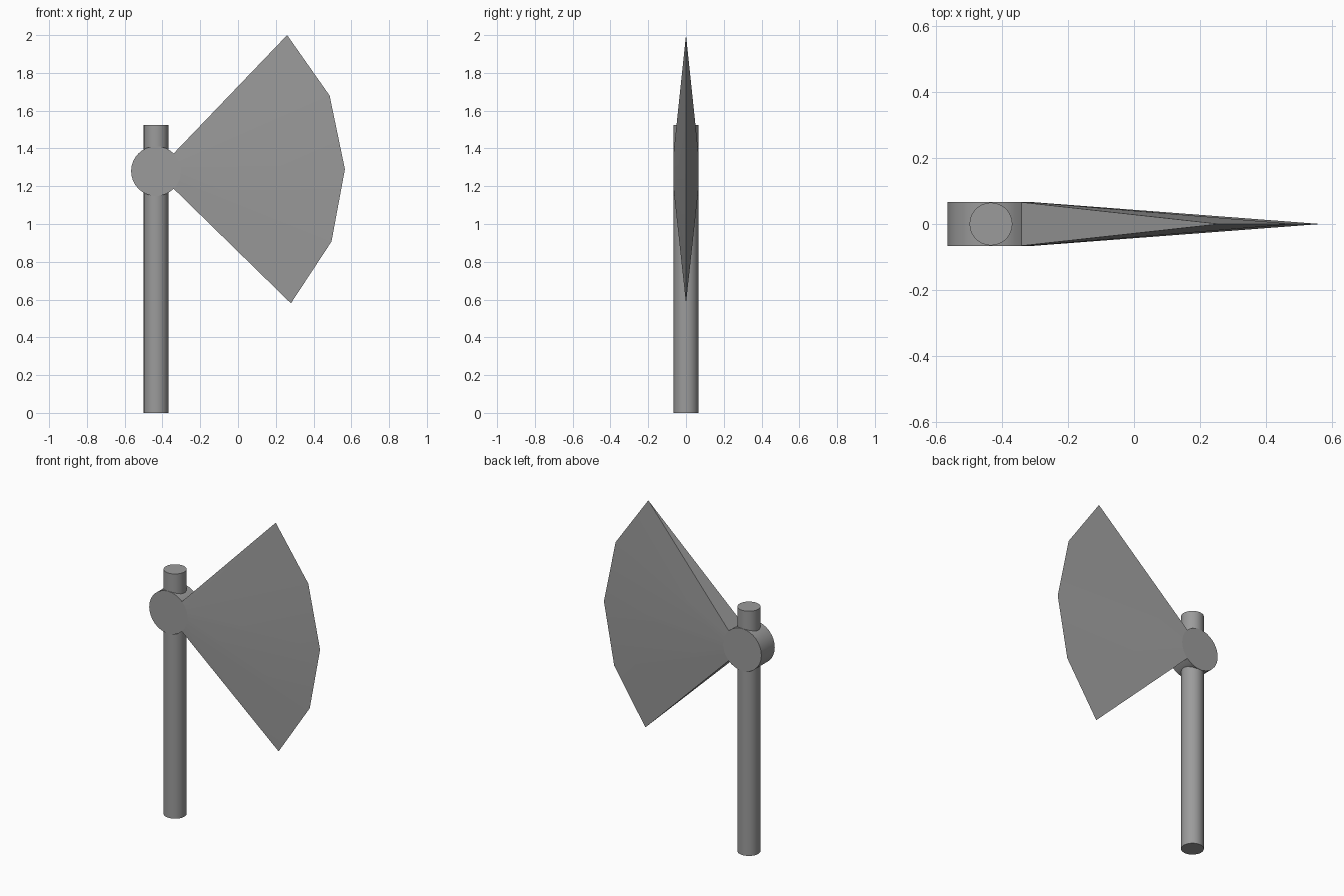
import bpy, bmesh
from math import sin, cos, pi, radians

if "Cube" in bpy.data.objects:
    bpy.data.objects.remove(bpy.data.objects["Cube"])

CX, CZ, R, HALF = -0.434, 1.28, 0.132, 0.066

dark = bpy.data.materials.new("dark_grey")
dark.diffuse_color = (0.33, 0.33, 0.33, 1)
dark.use_nodes = True
dark.node_tree.nodes["Principled BSDF"].inputs["Base Color"].default_value = dark.diffuse_color


def finish(obj):
    obj.data.materials.append(dark)
    bpy.ops.object.select_all(action='DESELECT')
    obj.select_set(True)
    bpy.context.view_layer.objects.active = obj
    bpy.ops.object.shade_smooth_by_angle(angle=radians(25))


# Handle: a plain round shaft
bpy.ops.mesh.primitive_cylinder_add(vertices=32, radius=0.065, depth=1.525,
                                    location=(CX, 0, 1.525 / 2))
handle = bpy.context.object
handle.name = "handle"
finish(handle)

# Axe head: round socket whose right quarter flares into a thin wedge blade
bm = bmesh.new()
N, ARC = 32, 8
ring = [(CX + R * cos(-pi / 4 + 2 * pi * i / N),
         CZ + R * sin(-pi / 4 + 2 * pi * i / N)) for i in range(N)]
front = [bm.verts.new((x, -HALF, z)) for x, z in ring]
back = [bm.verts.new((x, HALF, z)) for x, z in ring]
bm.faces.new(front)
bm.faces.new(back[::-1])
for i in range(ARC, N):
    j = (i + 1) % N
    bm.faces.new((front[i], back[i], back[j], front[j]))

# Cutting edge, bottom to top
edge = [bm.verts.new((x, 0, z)) for x, z in
        [(0.28, 0.58), (0.495, 0.907), (0.566, 1.29), (0.485, 1.68), (0.26, 2.0)]]
for side in (front, back):
    for k in range(4):
        a = 2 * k
        bm.faces.new((side[a], side[a + 1], side[a + 2], edge[k + 1], edge[k]))
bm.faces.new((front[0], back[0], edge[0]))
bm.faces.new((front[ARC], back[ARC], edge[4]))
bmesh.ops.recalc_face_normals(bm, faces=bm.faces)

mesh = bpy.data.meshes.new("axe_head")
bm.to_mesh(mesh)
bm.free()
head = bpy.data.objects.new("axe_head", mesh)
bpy.context.collection.objects.link(head)
finish(head)
for p in mesh.polygons:  # socket caps stay flat
    if len(p.vertices) == N:
        p.use_smooth = False
